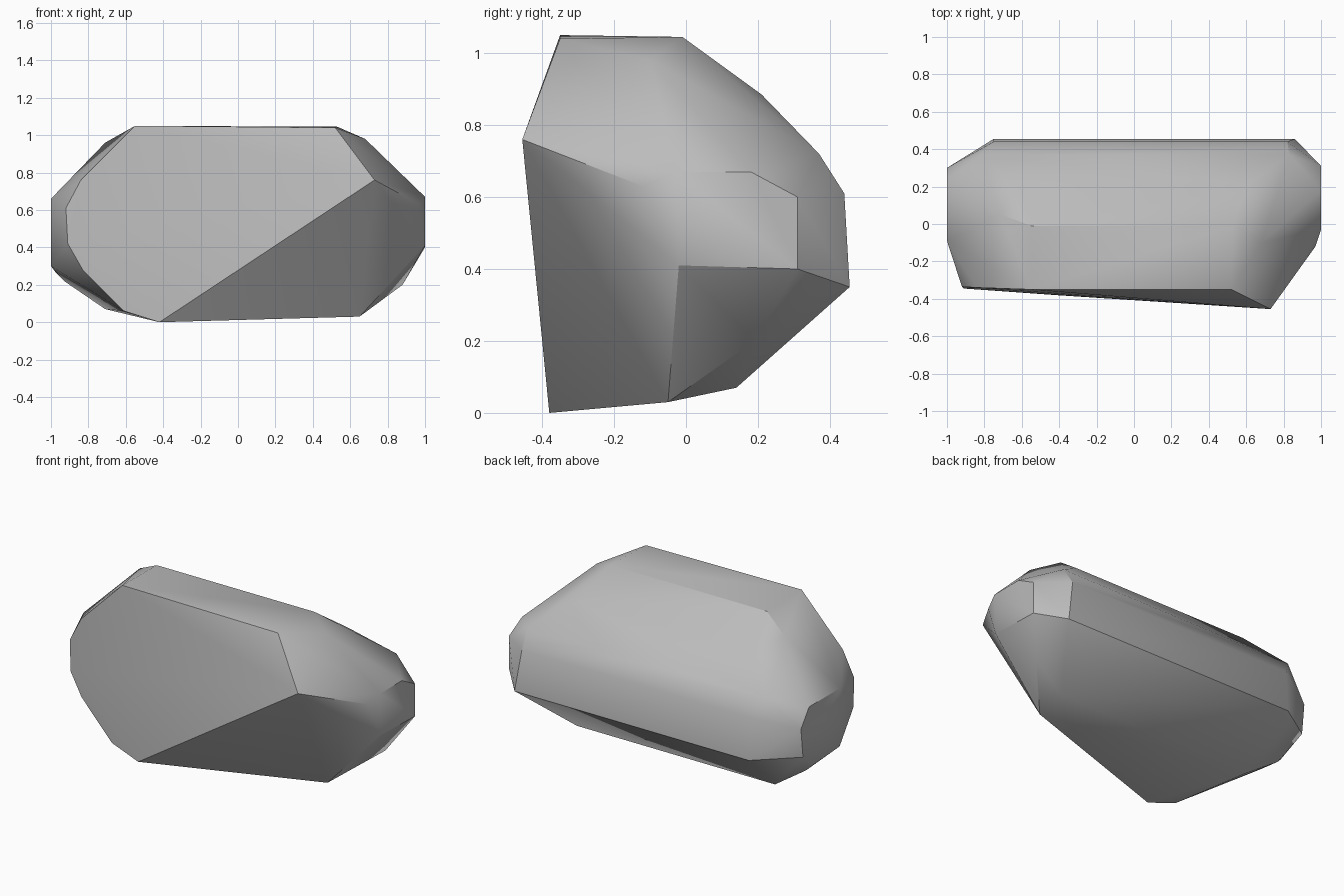
import bpy
import bmesh
from math import radians

# Remove the default cube only
cube = bpy.data.objects.get("Cube")
if cube:
    bpy.data.objects.remove(cube, do_unlink=True)


def make_material(name, colour):
    """Flat colour for both the viewport and a render."""
    material = bpy.data.materials.new(name)
    material.use_nodes = True
    material.diffuse_color = colour
    shader = material.node_tree.nodes["Principled BSDF"]
    shader.inputs["Base Color"].default_value = colour
    return material


def lengthwise(y, z, left, right):
    """Two corners at the ends of a ridge running along the rock."""
    return [(left, y, z), (right, y, z)]


# Broad front facet with its chipped outline
front_corners = [
    (.52, -.35, 1.04), (-.55, -.35, 1.05), (-.84, -.34, .76),
    (-.92, -.335, .61), (-.91, -.345, .42), (-.83, -.35, .28),
    (-.61, -.365, .06), (-.42, -.38, 0), (.73, -.455, .76),
]

# Long ridges from the top, over the back, to the underside
ridge_corners = (
    lengthwise(-.01, 1.045, -.55, .53)
    + lengthwise(.21, .885, -.62, .6)
    + lengthwise(.37, .72, -.82, .83)
    + lengthwise(.44, .61, -.75, .82)
    + lengthwise(.455, .35, -.75, .86)
    + lengthwise(.14, .07, -.71, .65)
)

# Blunt end on the left, below and beside the slanted front facet
left_end_corners = [
    (.68, -.1, .98), (.97, -.12, .63), (1, -.03, .67), (1, .18, .67),
    (1, .31, .6), (1, .31, .4), (1, -.02, .41),
    (.88, .19, .2), (.65, -.05, .03),
]

# Blunt end on the right
right_end_corners = [
    (-.71, .05, .96), (-1, -.09, .66), (-1, .22, .66), (-1, .3, .55),
    (-1, .28, .37), (-1, -.08, .3), (-.97, .13, .26), (-.93, .15, .22),
]

# Wrap all the corners in one convex boulder
shape = bmesh.new()
for corner in front_corners + ridge_corners + left_end_corners + right_end_corners:
    shape.verts.new(corner)
hull = bmesh.ops.convex_hull(shape, input=shape.verts[:])
unused = {item for item in hull["geom_interior"] + hull["geom_unused"]
          if isinstance(item, bmesh.types.BMVert)}
bmesh.ops.delete(shape, geom=list(unused), context="VERTS")
bmesh.ops.recalc_face_normals(shape, faces=shape.faces[:])

mesh = bpy.data.meshes.new("boulder")
shape.to_mesh(mesh)
shape.free()
mesh.materials.append(make_material("stone grey", (.5, .5, .5, 1)))

boulder = bpy.data.objects.new("boulder", mesh)
bpy.context.collection.objects.link(boulder)

# Soft worn surfaces with crisp broken edges
bpy.ops.object.select_all(action="DESELECT")
boulder.select_set(True)
bpy.context.view_layer.objects.active = boulder
bpy.ops.object.shade_smooth_by_angle(angle=radians(30))
